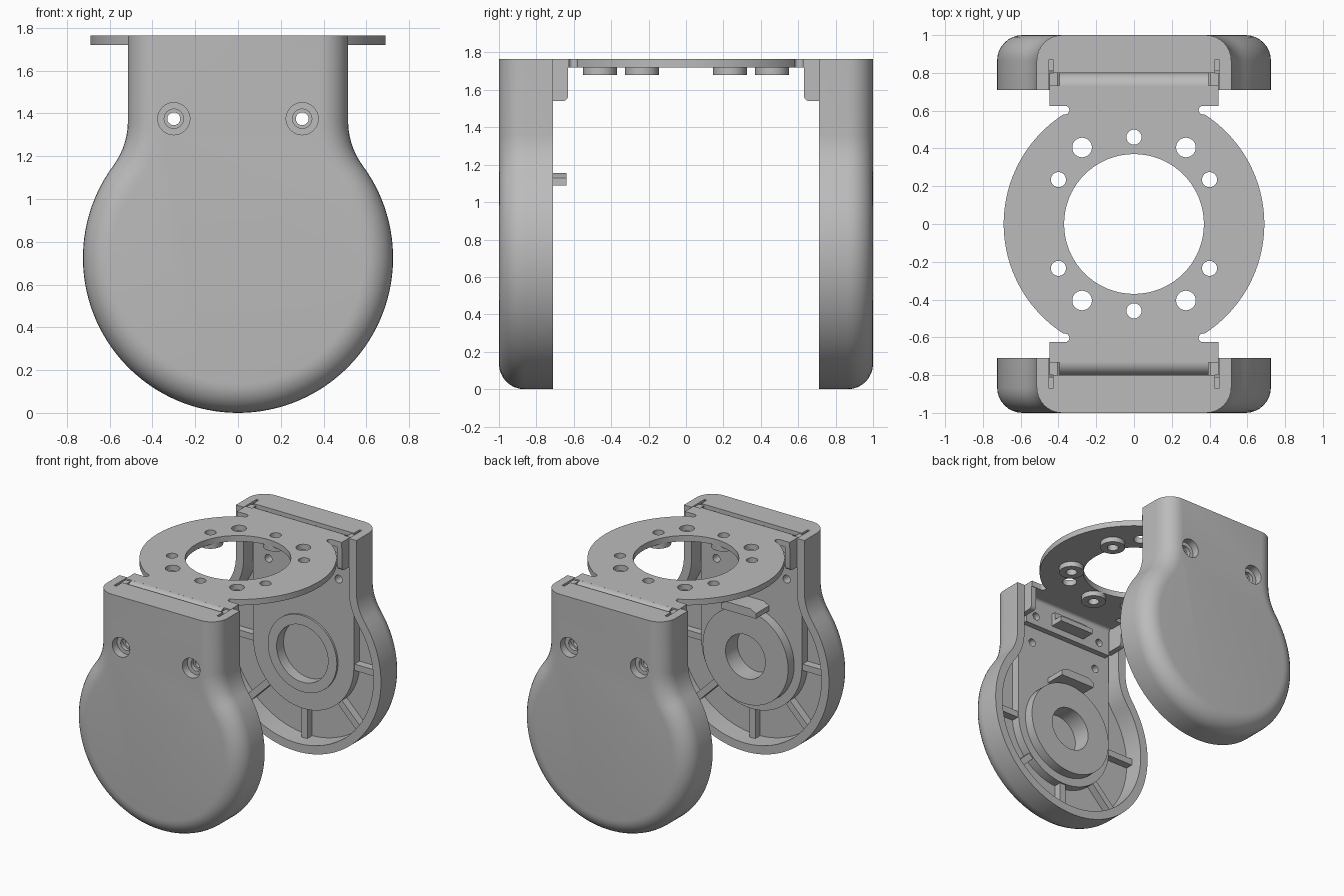
import bpy, bmesh
from math import sin, cos, pi, sqrt, atan2, radians
from mathutils import Matrix, Vector

if "Cube" in bpy.data.objects:
    bpy.data.objects.remove(bpy.data.objects["Cube"])

TOP, R, NECK, FILLET = 1.765, 0.725, 0.515, 0.35
WALL, FLOOR, DECK, RIM = 0.065, 0.87, 0.80, 0.71
SHEET = 0.045

grey = bpy.data.materials.new("plain grey")
grey.use_nodes = True
grey.diffuse_color = (0.5, 0.5, 0.5, 1)
grey.node_tree.nodes["Principled BSDF"].inputs["Base Color"].default_value = (0.5, 0.5, 0.5, 1)


def arc(cx, cy, r, a0, a1, n):
    return [(cx + r * cos(a0 + (a1 - a0) * i / n), cy + r * sin(a0 + (a1 - a0) * i / n))
            for i in range(n + 1)]


def loft(name, rings):
    """Skin a list of equal-length 3D rings and cap both ends."""
    bm = bmesh.new()
    rows = [[bm.verts.new(p) for p in ring] for ring in rings]
    n = len(rows[0])
    for a, b in zip(rows, rows[1:]):
        for i in range(n):
            j = (i + 1) % n
            bm.faces.new((a[i], a[j], b[j], b[i]))
    bm.faces.new(rows[0])
    bm.faces.new(rows[-1])
    bmesh.ops.recalc_face_normals(bm, faces=bm.faces)
    mesh = bpy.data.meshes.new(name)
    bm.to_mesh(mesh)
    bm.free()
    mesh.materials.append(grey)
    ob = bpy.data.objects.new(name, mesh)
    bpy.context.collection.objects.link(ob)
    return ob


def place(axis, u, v, w):
    return {"x": (w, u, v), "y": (u, w, v), "z": (u, v, w)}[axis]


def prism(name, pts, axis, w0, w1):
    return loft(name, [[place(axis, u, v, w) for u, v in pts] for w in (w0, w1)])


def rod(name, axis, u, v, r, w0, w1, n=48):
    return prism(name, arc(u, v, r, 0, 2 * pi, n)[:-1], axis, w0, w1)


def box(name, x0, x1, y0, y1, z0, z1):
    return prism(name, [(x0, y0), (x1, y0), (x1, y1), (x0, y1)], "z", z0, z1)


def activate(ob):
    bpy.ops.object.select_all(action='DESELECT')
    ob.select_set(True)
    bpy.context.view_layer.objects.active = ob


def combine(ob, others, operation='DIFFERENCE'):
    for other in others:
        activate(ob)
        mod = ob.modifiers.new("cut", 'BOOLEAN')
        mod.operation, mod.solver, mod.object = operation, 'EXACT', other
        bpy.ops.object.modifier_apply(modifier=mod.name)
        bpy.data.objects.remove(other)


def outline(d):
    """Round body running into a straight neck, inset by d."""
    zf = R + sqrt((R + FILLET) ** 2 - (NECK + FILLET) ** 2)
    a = atan2(zf - R, NECK + FILLET)
    half = arc(0, R, R - d, -pi / 2, a, 44)
    half += arc(NECK + FILLET, zf, FILLET + d, a + pi, pi, 10)[1:]
    half.append((NECK - d, TOP))
    return half + [(-x, z) for x, z in reversed(half[1:])]


def shell(name, s):
    """One side housing; s is the sign of its y side."""
    rnd = 0.135
    steps = [(RIM, 0)] + [(1 - rnd + rnd * sin(t * pi / 16), rnd * (1 - cos(t * pi / 16)))
                          for t in range(9)]
    ob = loft(name + "_shell", [[(x, s * y, z) for x, z in outline(d)] for y, d in steps])
    cavity = [(x, z + (0.2 if z > TOP - 0.01 else 0)) for x, z in outline(WALL)]
    combine(ob, [prism("cavity", cavity, "y", s * FLOOR, s * 0.5)])

    # Raised U-shaped deck inside
    deck_r = 0.43
    deck_pts = [(deck_r, TOP)] + arc(0, R, deck_r, 0, -pi, 48) + [(-deck_r, TOP)]
    deck = prism(name + "_inner_deck", deck_pts, "y", s * DECK, s * (FLOOR + 0.01))

    # Screw holes with stepped counterbores
    for x in (-0.3, 0.3):
        combine(ob, [rod("bore", "y", x, 1.375, r, s * w, s * 1.1)
                     for r, w in ((0.075, 0.94), (0.045, 0.91), (0.03, 0.7))])
        combine(deck, [rod("bore", "y", x, 1.375, 0.03, s * 0.7, s * 1.1)])

    # Central boss: a broad disc in front, a low ring at the back
    if s < 0:
        boss = rod(name + "_disc", "y", 0, R, 0.365, s * 0.725, s * (DECK + 0.01), 64)
        hole = 0.17
        clip = [(-0.15, 1.09), (0.15, 1.09), (0.15, 1.13), (0.1, 1.155), (-0.1, 1.155), (-0.15, 1.13)]
        prism(name + "_clip", clip, "y", s * 0.64, s * (DECK + 0.01))
    else:
        boss = rod(name + "_ring", "y", 0, R, 0.295, s * 0.785, s * (DECK + 0.01), 64)
        hole = 0.22
    for part in (boss, deck):
        combine(part, [rod("bore", "y", 0, R, hole, s * 0.6, s * 1.1, 64)])

    # Radial ribs in the gutter
    for k in range(-4, 1):
        rib = box(name + "_rib", 0.41, R - WALL + 0.02, s * (DECK + 0.01), s * (FLOOR + 0.01), -0.025, 0.025)
        rib.data.transform(Matrix.Translation((0, 0, R)) @ Matrix.Rotation(-k * pi / 4, 4, 'Y'))


def bracket_end(name, s):
    """Bent-down end of the plate that hooks into a housing."""
    bend = arc(0.73, TOP - 0.07, 0.07, pi / 2, 0, 8) + [(0.80, 1.5), (0.80 - SHEET, 1.5)]
    bend += arc(0.73, TOP - 0.07, 0.07 - SHEET, 0, pi / 2, 8)
    tab = prism(name + "_bent_tab", [(s * y, z) for y, z in bend], "x", -0.395, 0.395)
    combine(tab, [rod("bore", "y", x, 1.575, 0.03, s * 0.6, s * 0.9, 24) for x in (-0.3, 0.3)])
    box(name + "_latch", -0.15, 0.15, s * 0.65, s * 0.78, 1.55, 1.59)
    box(name + "_latch_back", -0.15, 0.15, s * 0.72, s * 0.78, 1.58, 1.65)
    # Side ears with a rounded lower corner
    ear = [(0.80, TOP - 0.01), (0.80, 1.54)] + arc(0.66, 1.57, 0.03, -pi / 2, -pi, 6) + [(0.63, TOP - 0.01)]
    for x in (-1, 1):
        prism(name + "_ear", [(s * y, z) for y, z in ear], "x", x * 0.405, x * 0.448)


for label, side in (("front", -1), ("back", 1)):
    shell(label, side)
    bracket_end(label, side)

# Ring plate with notched necks joining both ends
r_out = 0.69
quarter = arc(0, 0, r_out, 0, atan2(0.58, 0.374), 24)
quarter += arc(0.365, 0.603, 0.023, 1.5 * pi, 0.5 * pi, 8) + [(0.448, 0.626), (0.448, 0.732)]
half = quarter + [(-x, y) for x, y in reversed(quarter)]
plate = prism("ring_plate", half + [(-x, -y) for x, y in half[1:-1]], "z", TOP - SHEET, TOP)

boss_spots = [(0, 0.46), (0, -0.46)] + [(x, y) for x in (-0.4, 0.4) for y in (-0.235, 0.235)]
big_spots = [(x, y) for x in (-0.275, 0.275) for y in (-0.405, 0.405)]
cuts = [rod("opening", "z", 0, 0, 0.37, 1.5, 2, 80)]
cuts += [rod("bore", "z", x, y, 0.04, 1.5, 2, 32) for x, y in boss_spots]
cuts += [rod("bore", "z", x, y, 0.052, 1.5, 2, 32) for x, y in big_spots]
combine(plate, cuts)

# Spacer bosses under the plate
for x, y in boss_spots:
    spacer = rod("plate_spacer", "z", x, y, 0.09, 1.68, TOP - SHEET + 0.005, 40)
    combine(spacer, [rod("bore", "z", x, y, 0.04, 1.5, 2, 32),
                     rod("opening", "z", 0, 0, 0.37, 1.5, 2, 80)])

for ob in bpy.context.collection.objects:
    if ob.type == 'MESH' and ob.data.materials and ob.data.materials[0] == grey:
        activate(ob)
        bpy.ops.object.shade_smooth_by_angle(angle=radians(30))
